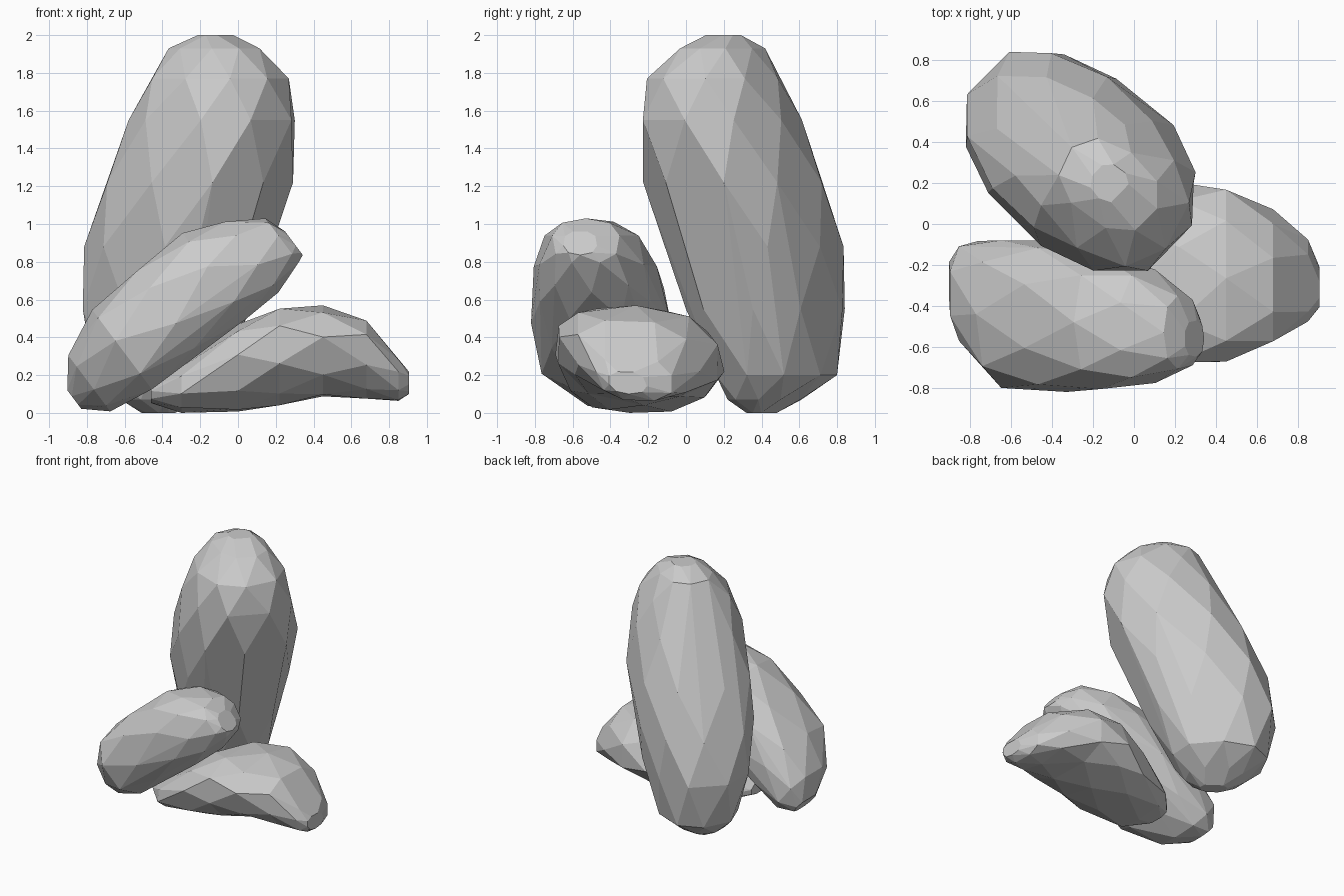
import bpy, bmesh, math
from mathutils import Vector

if "Cube" in bpy.data.objects:
    bpy.data.objects.remove(bpy.data.objects["Cube"])

SIDES = 9


def rock(name, sections, u_axis, v_axis, power=0.85, phase=0.0, hull=True):
    """Faceted boulder from staggered oval sections (hulled, or lofted if hollowed).
    Each section is (centre, half size along u, half size along v)."""
    u_axis, v_axis = Vector(u_axis), Vector(v_axis)
    bm = bmesh.new()
    rings = []
    for i, (centre, ru, rv) in enumerate(sections):
        ring = []
        for k in range(SIDES):
            a = 2 * math.pi * (k + 0.5 * (i % 2)) / SIDES + phase
            c, s = math.cos(a), math.sin(a)
            u = math.copysign(abs(c) ** power, c) * ru
            v = math.copysign(abs(s) ** power, s) * rv
            ring.append(bm.verts.new(Vector(centre) + u_axis * u + v_axis * v))
        rings.append(ring)
    if hull:
        res = bmesh.ops.convex_hull(bm, input=bm.verts[:])
        loose = [g for g in set(res["geom_interior"] + res["geom_unused"])
                 if isinstance(g, bmesh.types.BMVert)]
        bmesh.ops.delete(bm, geom=loose, context='VERTS')
    else:
        for i, (a, b) in enumerate(zip(rings, rings[1:])):
            for k in range(SIDES):
                n = (k + 1) % SIDES
                if i % 2 == 0:
                    tris = ((a[k], a[n], b[k]), (b[k], a[n], b[n]))
                else:
                    tris = ((a[k], b[n], b[k]), (a[k], a[n], b[n]))
                for t in tris:
                    bm.faces.new(t)
        bm.faces.new(rings[0])
        bm.faces.new(rings[-1])
    bmesh.ops.recalc_face_normals(bm, faces=bm.faces[:])
    # merge nearly level triangles into broad chiselled facets
    bmesh.ops.dissolve_limit(bm, angle_limit=math.radians(9),
                             verts=bm.verts[:], edges=bm.edges[:])
    for v in bm.verts:
        v.co.z = max(v.co.z, 0.0)
    mesh = bpy.data.meshes.new(name)
    bm.to_mesh(mesh)
    bm.free()
    ob = bpy.data.objects.new(name, mesh)
    bpy.context.collection.objects.link(ob)
    return ob


# Tall leaning boulder at the back: level sections, slightly longer along one diagonal
rock("tall_rock", [
    ((-0.42, 0.40, 0.00), 0.10, 0.06),
    ((-0.42, 0.42, 0.07), 0.22, 0.17),
    ((-0.42, 0.47, 0.20), 0.35, 0.29),
    ((-0.39, 0.43, 0.55), 0.47, 0.37),
    ((-0.32, 0.36, 0.88), 0.50, 0.42),
    ((-0.21, 0.26, 1.22), 0.50, 0.44),
    ((-0.13, 0.18, 1.55), 0.45, 0.39),
    ((-0.10, 0.15, 1.77), 0.37, 0.32),
    ((-0.12, 0.19, 1.93), 0.26, 0.19),
    ((-0.12, 0.20, 2.00), 0.09, 0.09),
], (0.8, -0.6, 0), (0.6, 0.8, 0), phase=0.2)

# Slanted boulder at front left: sections along its rising axis
rock("slanted_rock", [
    ((-0.87, -0.27, 0.075), 0.07, 0.12),
    ((-0.79, -0.34, 0.16), 0.19, 0.26),
    ((-0.61, -0.44, 0.33), 0.27, 0.365),
    ((-0.37, -0.45, 0.53), 0.29, 0.375),
    ((-0.12, -0.48, 0.72), 0.29, 0.33),
    ((0.07, -0.50, 0.83), 0.24, 0.28),
    ((0.235, -0.53, 0.91), 0.15, 0.18),
    ((0.295, -0.56, 0.90), 0.08, 0.09),
], (-0.6, 0, 0.8), (0, 1, 0), power=0.82)

# Low boulder at front right: sections from left to right, undercut at the front
rock("low_rock", [
    ((-0.46, -0.30, 0.10), 0.13, 0.05),
    ((-0.30, -0.30, 0.12), 0.30, 0.12),
    ((0.00, -0.28, 0.235), 0.40, 0.235),
    ((0.22, -0.25, 0.30), 0.44, 0.26),
    ((0.45, -0.24, 0.325), 0.42, 0.245),
    ((0.68, -0.26, 0.285), 0.32, 0.21),
    ((0.85, -0.27, 0.18), 0.20, 0.12),
    ((0.905, -0.31, 0.16), 0.10, 0.06),
], (0, 1, 0), (0, -0.3, 1), power=0.83, phase=0.1, hull=False)
